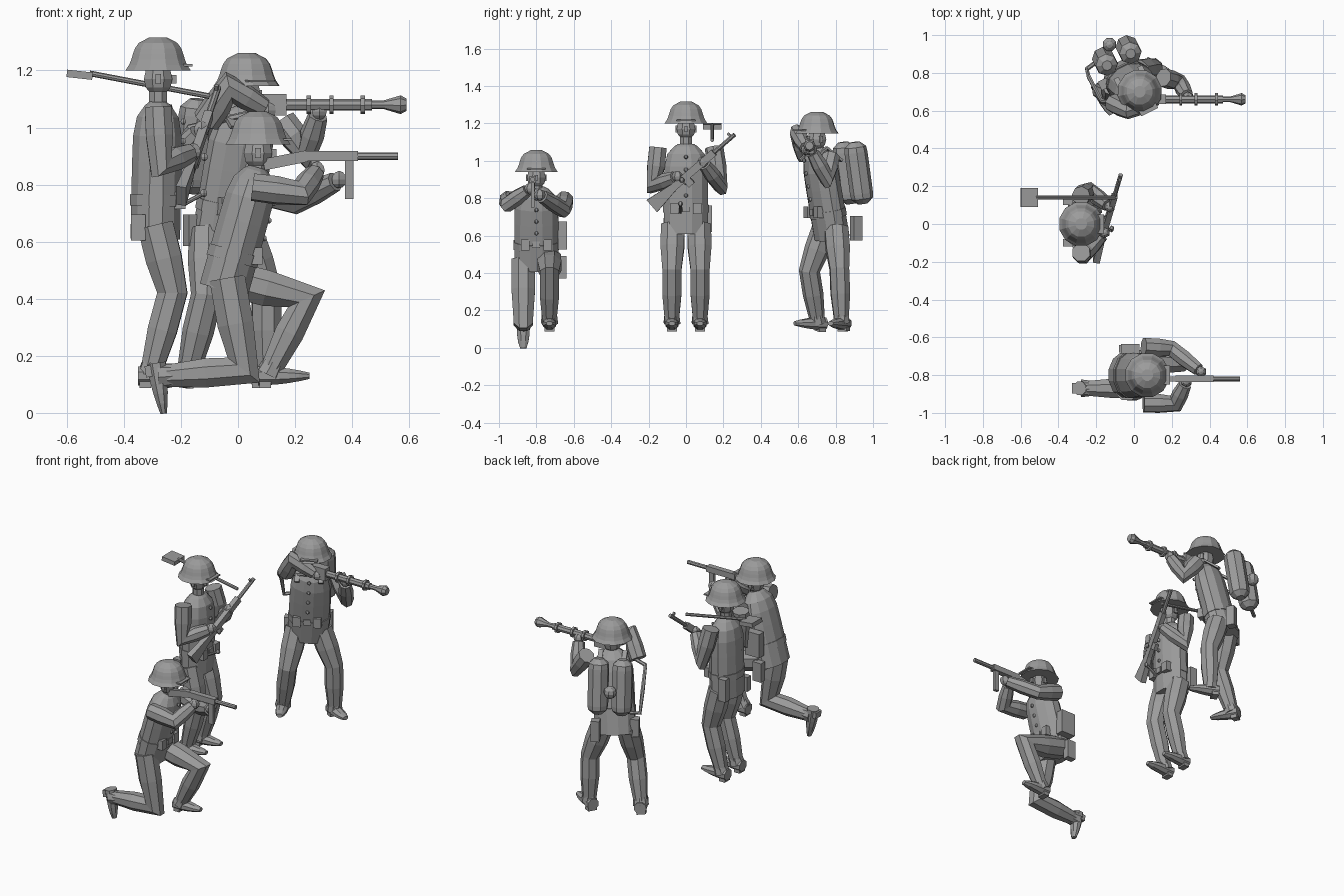
import bpy, bmesh, math
from mathutils import Vector

cube = bpy.data.objects.get("Cube")
if cube:
    bpy.data.objects.remove(cube)

grey = bpy.data.materials.new("plain grey")
grey.use_nodes = True
grey.diffuse_color = (.33, .33, .33, 1)
grey.node_tree.nodes["Principled BSDF"].inputs["Base Color"].default_value = grey.diffuse_color

FRONT, SIDE, UP = Vector((1, 0, 0)), Vector((0, 1, 0)), Vector((0, 0, 1))


def steps(count):
    return [index / count for index in range(count + 1)]


def loft(name, path, radii, sides=8, ref=None):
    """Skin rings placed along a path; a radius is a number or a (ref, across) pair."""
    ways = [(end - start).normalized() for start, end in zip(path, path[1:])]
    bent = ref is None
    if bent:
        ref = ways[0].cross(ways[-1]).normalized()
    mesh_data = bmesh.new()
    rings = []
    for index, (centre, radius) in enumerate(zip(path, radii)):
        before, after = ways[max(index - 1, 0)], ways[min(index, len(ways) - 1)]
        along = (before + after).normalized()
        first = (ref - along * along.dot(ref)).normalized()
        second = along.cross(first)
        tall, wide = radius if isinstance(radius, tuple) else (radius, radius)
        if bent:
            wide *= min(1.4, 1 / max(along.dot(before), .1))
        ring = []
        for corner in range(sides):
            angle = math.tau * (corner + .5) / sides
            offset = first * tall * math.cos(angle) + second * wide * math.sin(angle)
            ring.append(mesh_data.verts.new(centre + offset))
        rings.append(ring)
    for low, high in zip(rings, rings[1:]):
        for corner in range(sides):
            following = (corner + 1) % sides
            mesh_data.faces.new((low[corner], low[following], high[following], high[corner]))
    mesh_data.faces.new(reversed(rings[0]))
    mesh_data.faces.new(rings[-1])
    bmesh.ops.recalc_face_normals(mesh_data, faces=mesh_data.faces)
    mesh = bpy.data.meshes.new(name)
    mesh_data.to_mesh(mesh)
    mesh_data.free()
    mesh.materials.append(grey)
    bpy.context.collection.objects.link(bpy.data.objects.new(name, mesh))


def beam(name, start, end, width, height, ref=UP):
    """Square bar; height is measured along ref."""
    half = math.sqrt(.5)
    loft(name, [start, end], [(height * half, width * half)] * 2, 4, ref)


def box(name, centre, depth, width, height, forward=FRONT):
    beam(name, centre - UP * height / 2, centre + UP * height / 2, width, depth, forward)


def rod(name, start, end, radius, end_radius=None):
    loft(name, [start, end], [radius, end_radius or radius], ref=SIDE + UP / 2)


def ball(name, centre, radius, stretch=1, sides=8):
    angles = [math.pi * (part - .5) for part in steps(6)]
    loft(name, [centre + UP * radius * stretch * math.sin(angle) for angle in angles],
         [radius * max(math.cos(angle), .1) for angle in angles], sides, FRONT)


def limb(name, top, joint, end, thick, thin):
    """Two tapering segments that swell between their joints."""
    path = [top, top.lerp(joint, .5), joint, joint.lerp(end, .5), end]
    swell = thick / 10
    radii = [thick + (thin - thick) * part + swell * (index % 2)
             for index, part in enumerate(steps(4))]
    loft(name, path, radii)


def arm(name, shoulder, elbow, wrist):
    limb(name + "_arm", shoulder, elbow, wrist, .05, .035)
    reach = (wrist - elbow).normalized()
    ball(name + "_hand", wrist + reach * .02, .03, sides=6)


def leg(name, hip, knee, ankle, toe):
    limb(name + "_leg", hip, knee, ankle, .068, .042)
    # Boot with cuff and heel
    shin = (ankle - knee).normalized()
    toe = toe.normalized()
    sole = (shin - toe * shin.dot(toe)).normalized()
    rod(name + "_boot_cuff", ankle - shin * .03, ankle + shin * .03, .04, .047)
    middle = ankle + sole * .03
    loft(name + "_boot", [middle + toe * (.18 * part - .05) for part in steps(5)],
         [(.036 - .024 * part ** 2, .038 - .02 * part ** 4) for part in steps(5)], ref=sole)
    heel = middle + sole * .027 - toe * .045
    beam(name + "_heel", heel, heel + toe * .04, .055, .03, sole)


def soldier(name, forward, hip, neck, head_lift, shoulder_part, arms, legs):
    left = UP.cross(forward)
    # Jacket, rounded in at the shoulders
    parts = [1 - (1 - part) ** 2 for part in steps(6)]
    shrink = [1 - .65 * part ** 12 for part in parts]
    loft(name + "_jacket", [hip.lerp(neck, part) for part in parts],
         [(.09 * size, .122 * size) for size in shrink], 12, forward)
    # Belt, pouches and buttons
    waist = hip.lerp(neck, .28)
    spine = (neck - hip).normalized()
    loft(name + "_belt", [waist - spine * .02, waist + spine * .02], [(.095, .126)] * 2, 12, forward)
    box(name + "_buckle", waist + forward * .09, .02, .04, .035, forward)
    for part in steps(3):
        ball(name + "_button", waist.lerp(neck, .2 + part * .6) + forward * .09, .011, sides=6)
    # Neck, head and face
    head = neck + UP * head_lift
    loft(name + "_neck", [neck - UP * .02, head], [.034] * 2, ref=forward)
    ball(name + "_head", head, .054, 1.1)
    box(name + "_nose", head + forward * .055, .02, .018, .03, forward)
    # Helmet dome with a flared rim
    rim = head + UP * .03
    rise = [part * .97 for part in steps(6)]
    loft(name + "_helmet", [rim + UP * .12 * part for part in rise],
         [.092 * math.sqrt(1 - part ** 4) + .027 * (1 - part) ** 4 for part in rise], 12, forward)
    visor = rim + forward * .07 + UP * .018
    beam(name + "_visor", visor, visor + forward * .05, .1, .008)
    # Paired parts, right then left
    for side, word, arm_joints, leg_joints in zip((-1, 1), ("_right", "_left"), arms, legs):
        across = left * side
        box(name + word + "_pouch", waist + forward * .08 + across * .06, .045, .045, .06, forward)
        box(name + word + "_ear", head + across * .05, .02, .01, .035, forward)
        arm(name + word, hip.lerp(neck, shoulder_part) + across * .15, *arm_joints)
        leg(name + word, hip.lerp(neck, .1) + across * .07, *leg_joints)


def place(depth):
    """Points measured from the middle of one soldier."""
    return lambda x, y, z: Vector((x, y + depth, z))


# Kneeling soldier
at = place(-.8)
soldier("kneeling", FRONT, hip=at(-.05, 0, .43), neck=at(.07, 0, .86), head_lift=.05, shoulder_part=.84,
        arms=[(at(.22, -.15, .77), at(.27, -.05, .84)), (at(.2, .14, .74), at(.34, .03, .81))],
        legs=[(at(.02, -.07, .15), at(-.25, -.07, .13), FRONT * .15 - UP),
              (at(.24, .07, .4), at(.12, .07, .16), FRONT)])
box("kneeling_satchel", at(-.02, .14, .6), .1, .05, .15)
box("kneeling_canteen", at(-.05, .14, .43), .06, .04, .12)

# Submachine gun
beam("submachine_gun_stock", at(.09, -.02, .87), at(.24, -.02, .9), .025, .04)
beam("submachine_gun_body", at(.22, -.02, .9), at(.42, -.02, .9), .035, .036)
rod("submachine_gun_barrel", at(.4, -.02, .9), at(.56, -.02, .9), .013)
box("submachine_gun_magazine", at(.39, -.02, .82), .03, .02, .14)
box("submachine_gun_grip", at(.27, -.02, .86), .03, .02, .08)

# Standing soldier
at = place(0)
soldier("standing", FRONT, hip=at(-.29, 0, .61), neck=at(-.28, 0, 1.09), head_lift=.08, shoulder_part=.96,
        arms=[(at(-.27, -.17, .87), at(-.17, -.06, .91)), (at(-.24, .18, .87), at(-.14, .1, .98))],
        legs=[(at(-.23, side, .42), at(-.3, side, .16), FRONT) for side in (-.075, .075)])
box("standing_canteen", at(-.35, .12, .69), .05, .04, .14)
box("standing_pack", at(-.35, -.1, .65), .05, .04, .09)
rod("stick_grenade_handle", at(-.23, -.03, .71), at(-.12, -.03, .77), .008)
ball("stick_grenade_tip", at(-.12, -.03, .77), .014, sides=6)

# Rifle held across the chest
butt, muzzle = at(-.2, -.18, .76), at(-.07, .26, 1.14)
aim = muzzle - butt
above = FRONT.cross(aim).normalized()
loft("rifle_stock", [butt, butt + aim * .28], [(.06, .026), (.026, .02)], 4, above)
beam("rifle_body", butt + aim * .26, butt + aim * .75, .03, .04, above)
rod("rifle_barrel", butt + aim * .7, muzzle, .012)
beam("rifle_sight", muzzle - aim * .04, muzzle - aim * .04 + above * .03, .012, .012, aim)
beam("rifle_magazine", butt + aim * .4, butt + aim * .4 - above * .055, .025, .04, aim)
ball("rifle_bolt", butt + aim * .36 + FRONT * .035, .014, sides=6)

# Long tool over the shoulder
rod("tool_handle", at(-.1, .14, 1.11), at(-.52, .14, 1.19), .01)
beam("tool_head", at(-.51, .14, 1.18), at(-.6, .14, 1.19), .1, .026)

# Tank bearer, body turned away from the aim
at = place(.7)
facing = Vector((1, -2, 0)).normalized()
left = UP.cross(facing)
soldier("tank_bearer", facing, hip=at(-.05, .08, .59), neck=at(.03, 0, 1.07), head_lift=.045, shoulder_part=.9,
        arms=[(at(-.03, -.1, 1.14), at(.09, -.06, 1.07)), (at(.24, .05, .91), at(.28, -.02, 1.04))],
        legs=[(at(-.11, -.04, .41), at(-.17, 0, .16), facing),
              (at(.1, .12, .42), at(.1, .13, .16), FRONT - SIDE / 2)])
box("tank_bearer_left_pack", at(0, .21, .64), .05, .05, .13, facing)
box("tank_bearer_right_pack", at(-.16, .04, .64), .05, .05, .11, facing)

# Twin tanks with domed ends, bottle, straps and hose
for side in (-1, 1):
    top = at(-.08, .17, 1.1) + left * side * .07
    bottom = top - facing * .05 - UP * .33
    loft("fuel_tank", [top.lerp(bottom, part) for part in steps(12)],
         [.062 - .035 * abs(2 * part - 1) ** 12 for part in steps(12)], ref=facing)
    strap = at(.01, .02, 1) + left * side * .07
    loft("tank_strap", [strap - facing * .09, strap + UP * .07, strap + facing * .09],
         [(.02, .01)] * 3, 4, left)
ball("pressure_bottle", at(-.13, .25, .93), .038)
loft("hose", [at(-.17, .18, .79), at(-.25, .12, .78), at(-.24, .08, .9), at(-.17, -.05, 1), at(.09, -.06, 1.06)],
     [.012] * 5, 6, FRONT + SIDE + UP * 2)

# Fuel projector
beam("projector_grip", at(.07, -.04, 1.08), at(.17, -.04, 1.08), .05, .075)
rod("projector_tube", at(.16, -.04, 1.08), at(.47, -.04, 1.08), .021)
for x in (.24, .32, .43):
    ring = at(x, -.04, 1.08)
    rod("projector_ring", ring, ring + FRONT * .015, .033)
rod("projector_neck", at(.46, -.04, 1.08), at(.52, -.04, 1.08), .015)
rod("projector_flare", at(.51, -.04, 1.08), at(.57, -.04, 1.08), .015, .033)
rod("projector_tip", at(.57, -.04, 1.08), at(.59, -.04, 1.08), .033, .022)
